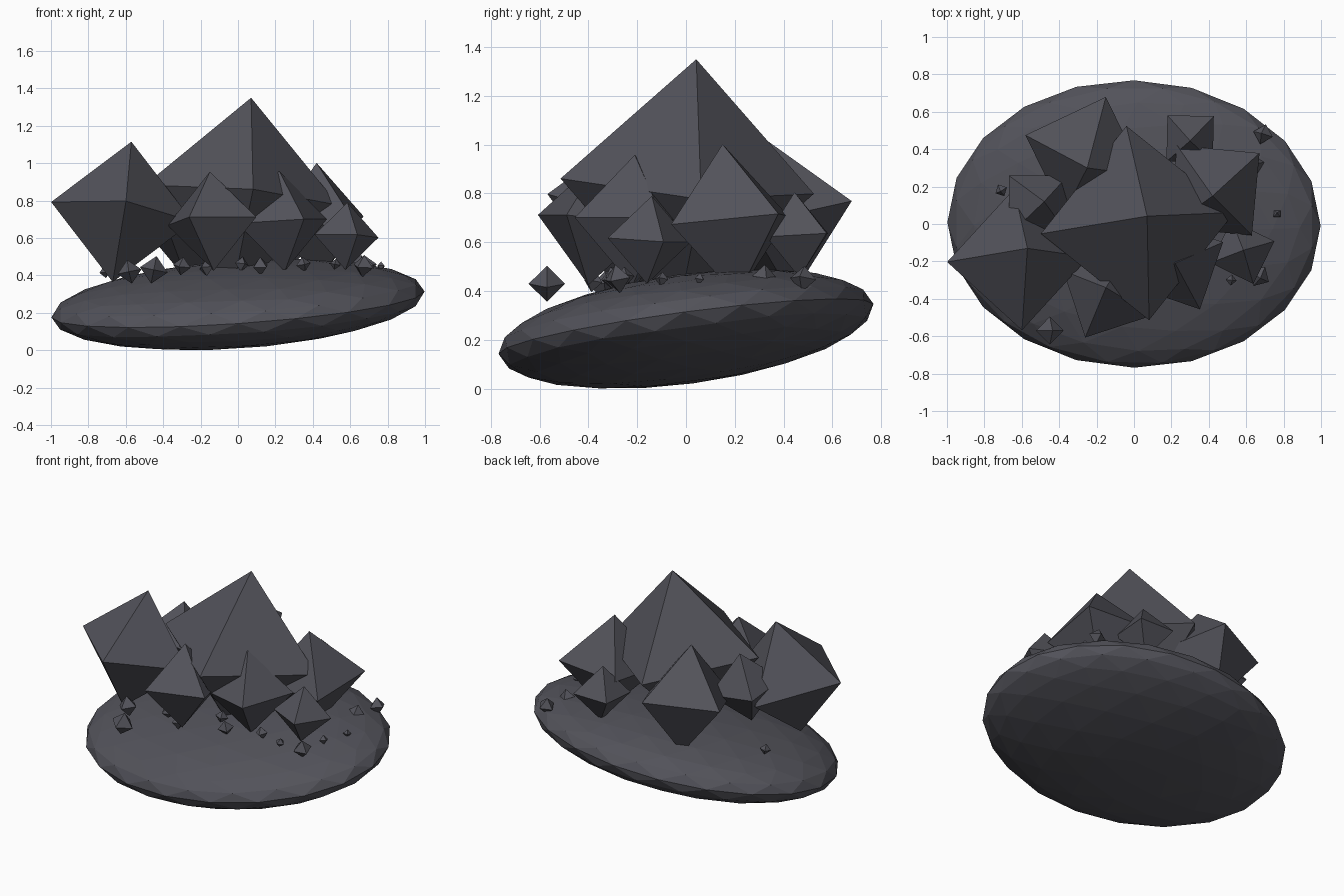
import bpy, bmesh, math
from mathutils import Vector, Matrix

if "Cube" in bpy.data.objects:
    bpy.data.objects.remove(bpy.data.objects["Cube"])

stone = bpy.data.materials.new("dark_grey_stone")
stone.diffuse_color = (0.085, 0.085, 0.102, 1)
stone.use_nodes = True
stone.node_tree.nodes["Principled BSDF"].inputs["Base Color"].default_value = stone.diffuse_color


def finish(name, bm):
    bmesh.ops.recalc_face_normals(bm, faces=bm.faces)
    mesh = bpy.data.meshes.new(name)
    bm.to_mesh(mesh)
    bm.free()
    mesh.materials.append(stone)
    obj = bpy.data.objects.new(name, mesh)
    bpy.context.collection.objects.link(obj)
    return obj


def crystal(name, centre, up, side):
    """Regular octahedron from its centre, its apex offset and a side corner offset."""
    c, u = Vector(centre), Vector(up)
    r = u.length
    v = Vector(side)
    v = (v - v.project(u)).normalized() * r
    w = u.cross(v).normalized() * r
    bm = bmesh.new()
    top, bottom = bm.verts.new(c + u), bm.verts.new(c - u)
    ring = [bm.verts.new(c + d) for d in (v, w, -v, -w)]
    for i in range(4):
        a, b = ring[i], ring[(i + 1) % 4]
        bm.faces.new((a, b, top))
        bm.faces.new((b, a, bottom))
    return finish(name, bm)


# Base: flattened, slightly tilted boulder
bm = bmesh.new()
bmesh.ops.create_icosphere(bm, subdivisions=3, radius=1)
tilt = Matrix.Rotation(math.radians(7.6), 4, 'X') @ Matrix.Rotation(math.radians(-4), 4, 'Y')
bm.transform(Matrix.Translation((0, 0, 0.245)) @ tilt @ Matrix.Diagonal((1, 0.775, 0.215, 1)))
finish("base_boulder", bm)

# Large crystals: centre, apex offset, side corner offset
large = {
    "centre_crystal": ((.02, .005, .83), (.05, .037, .52), (.06, -.515, .03)),
    "left_crystal": ((-.62, -.19, .74), (.05, .06, .375), (.02, -.36, .055)),
    "back_left_crystal": ((-.263, .367, .71), (.013, -.067, .33), (.113, .313, .06)),
    "right_crystal": ((.43, .18, .69), (-.01, -.03, .312), (.2, -.24, -.017)),
    "front_left_crystal": ((-.14, -.37, .69), (-.01, .03, .265), (-.12, -.235, .02)),
    "front_right_crystal": ((.235, -.215, .69), (-.015, .005, .268), (.115, -.235, 0)),
    "small_right_crystal": ((.58, -.15, .61), (.005, .01, .18), (.175, .06, .01)),
    "small_back_crystal": ((.30, .455, .63), (0, -.01, .175), (.125, .12, 0)),
    "inner_left_crystal": ((-.51, .1, .75), (.03, .02, .222), (.15, .15, 0)),
}
for name, (c, u, v) in large.items():
    crystal(name, c, u, v)

# Pebbles: x, y, z, radius, scattered around the large crystals
pebbles = [
    (-.45, -.57, .43, .075), (.69, .48, .45, .055), (.67, -.28, .45, .06),
    (.765, .055, .45, .025), (-.71, .18, .42, .035), (.65, .32, .46, .05),
    (-.58, -.33, .42, .065), (-.3, -.3, .45, .05), (-.17, -.38, .44, .045),
    (.12, -.3, .45, .05), (.02, -.2, .46, .04), (.35, -.25, .46, .04),
    (.52, -.3, .46, .03), (.7, -.1, .45, .03),
]
for i, (x, y, z, r) in enumerate(pebbles):
    a = i * 1.3
    lean = Vector((0.2 * math.cos(2 * a), 0.2 * math.sin(2 * a), 1)).normalized() * r
    crystal(f"pebble_{i + 1}", (x, y, z), lean, (math.cos(a), math.sin(a), 0))
